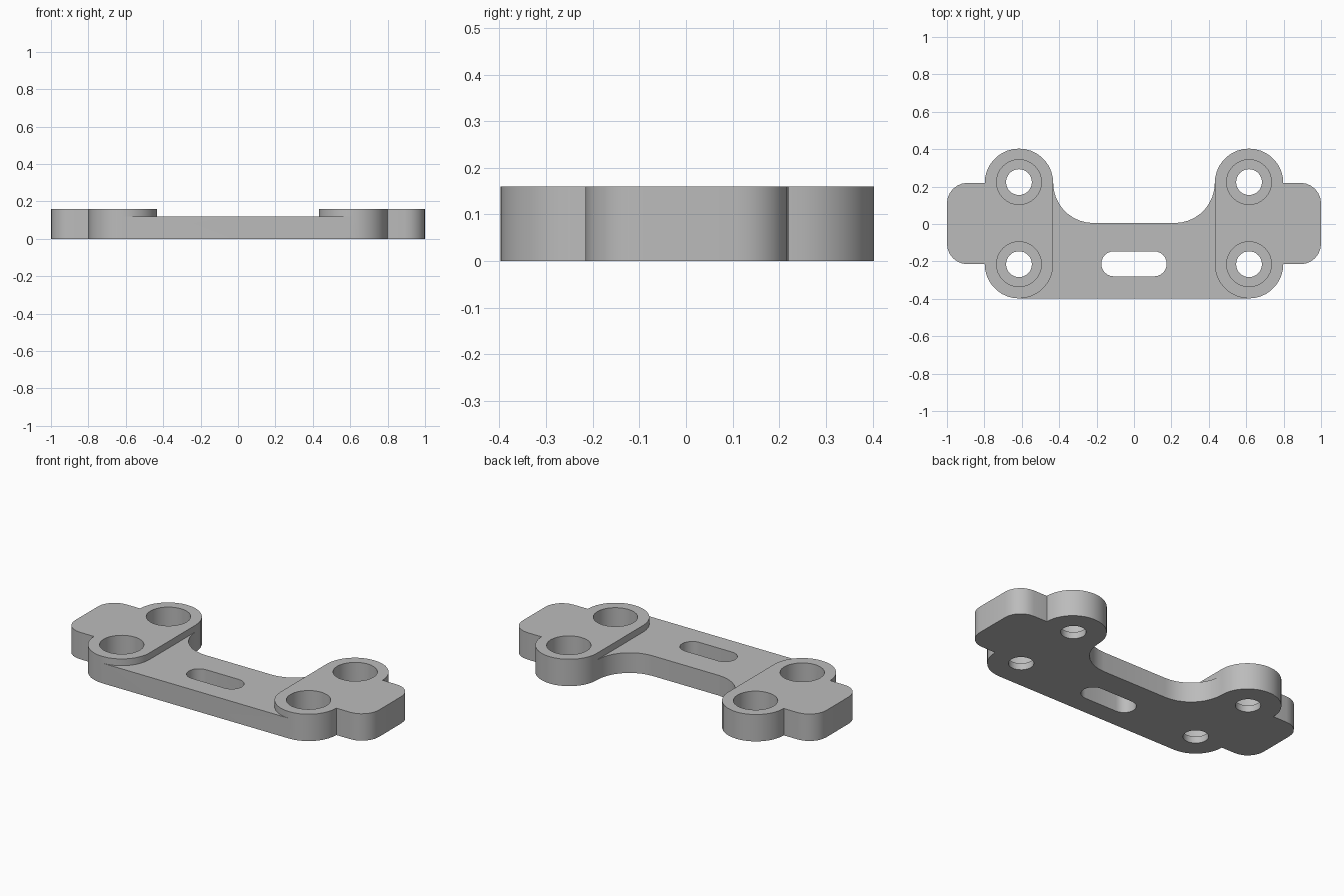
import bpy
import bmesh
from math import sin, cos, radians

if "Cube" in bpy.data.objects:
    bpy.data.objects.remove(bpy.data.objects["Cube"], do_unlink=True)

THICK, DECK, STEP = 0.16, 0.12, 0.04      # pad top, lower deck, counterbore floor
PAD_X, BACK_Y, FRONT_Y, PAD_R = 0.615, 0.22, -0.215, 0.183
INNER_X = PAD_X - PAD_R

grey = bpy.data.materials.new("plain grey")
grey.use_nodes = True
colour = (0.5, 0.5, 0.5, 1)
grey.diffuse_color = colour
grey.node_tree.nodes["Principled BSDF"].inputs["Base Color"].default_value = colour


def arc(cx, cy, r, start, end, steps=8):
    angles = [radians(start + (end - start) * i / steps) for i in range(steps + 1)]
    return [(cx + r * cos(a), cy + r * sin(a)) for a in angles]


def mirrored(half):
    return half + [(-x, y) for x, y in reversed(half)]


def prism(name, outline, z0, z1):
    bm = bmesh.new()
    face = bm.faces.new([bm.verts.new((x, y, z0)) for x, y in outline])
    side = bmesh.ops.extrude_face_region(bm, geom=[face])["geom"]
    verts = [v for v in side if isinstance(v, bmesh.types.BMVert)]
    bmesh.ops.translate(bm, verts=verts, vec=(0, 0, z1 - z0))
    bmesh.ops.recalc_face_normals(bm, faces=bm.faces)
    mesh = bpy.data.meshes.new(name)
    bm.to_mesh(mesh)
    bm.free()
    mesh.materials.append(grey)
    obj = bpy.data.objects.new(name, mesh)
    bpy.context.collection.objects.link(obj)
    return obj


# Bracket outline: front lobe, end tab, back lobe, concave fillet to the bridge
half = arc(PAD_X, FRONT_Y, PAD_R, -90, 0, 9)
half += arc(0.89, FRONT_Y + 0.11, 0.11, -90, 0, 6)
half += arc(0.89, BACK_Y - 0.11, 0.11, 0, 90, 6)
half += arc(PAD_X, BACK_Y, PAD_R, 0, 180, 18)
half += arc(INNER_X - 0.215, BACK_Y, 0.215, 0, -90, 9)[1:]
bracket = prism("mounting_bracket", mirrored(half), 0, THICK)

# Recess that lowers the deck between the two raised pads
recess = [(PAD_X, -0.6)] + arc(PAD_X, FRONT_Y, PAD_R, 270, 180, 9) + [(INNER_X, BACK_Y)]
cutters = [prism("deck_recess_cutter", mirrored(recess), DECK, 0.3)]

# Rounded slot in the bridge
slot = arc(0.108, -0.213, 0.067, -90, 90, 12)
cutters.append(prism("slot_cutter", mirrored(slot), -0.1, 0.3))

# Counterbored bolt holes
for x in (-PAD_X, PAD_X):
    for y in (FRONT_Y, BACK_Y + 0.004):
        cutters.append(prism("bolt_hole_cutter", arc(x, y, 0.069, 0, 360, 32)[:-1], -0.1, 0.3))
        cutters.append(prism("counterbore_cutter", arc(x, y, 0.12, 0, 360, 32)[:-1], STEP, 0.3))

bpy.ops.object.select_all(action="DESELECT")
bracket.select_set(True)
bpy.context.view_layer.objects.active = bracket
for cutter in cutters:
    cut = bracket.modifiers.new("cut", "BOOLEAN")
    cut.operation = "DIFFERENCE"
    cut.solver = "EXACT"
    cut.object = cutter
    bpy.ops.object.modifier_apply(modifier=cut.name)
    bpy.data.objects.remove(cutter, do_unlink=True)

bpy.ops.object.shade_smooth_by_angle(angle=radians(30))
